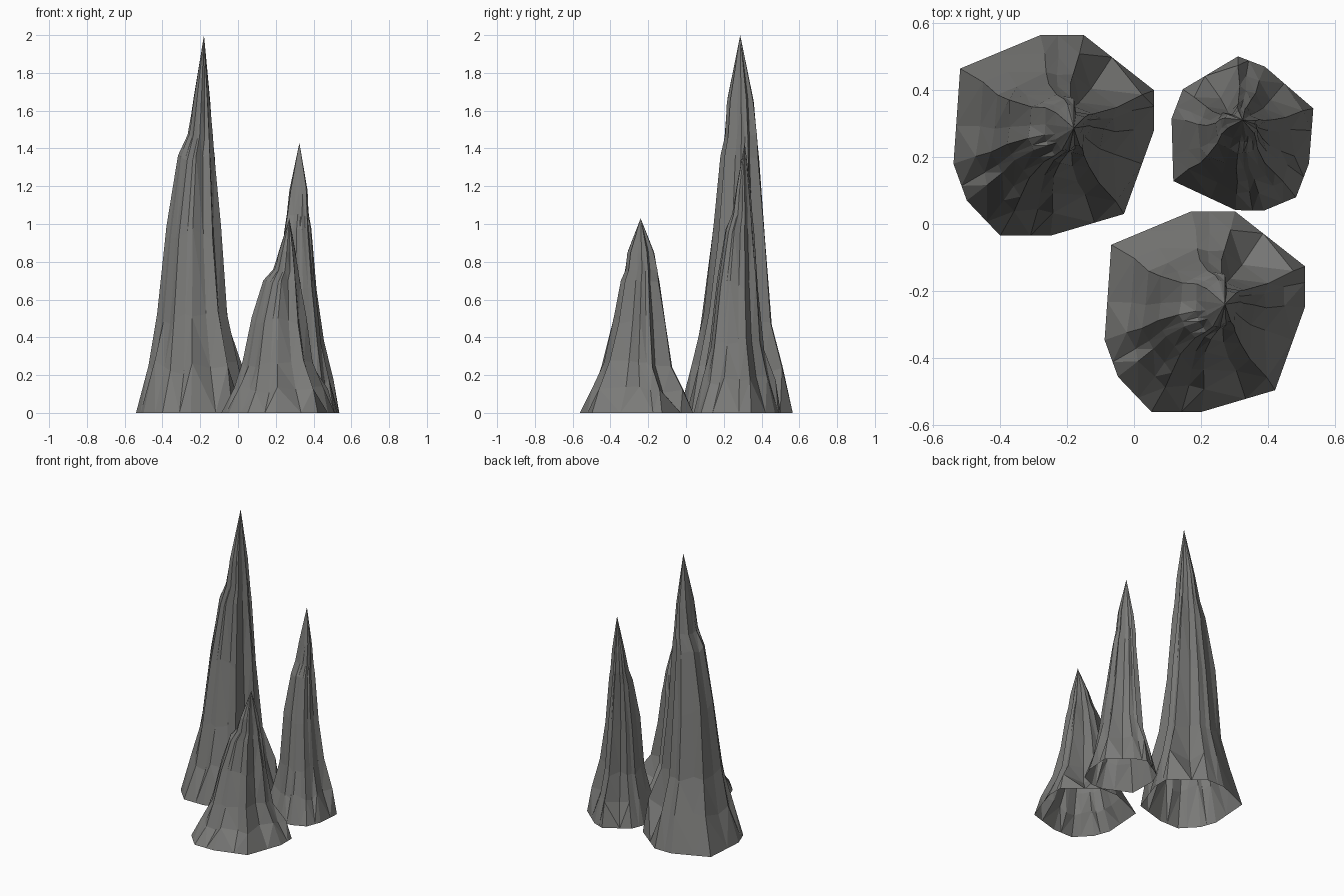
import bpy, bmesh, math, random
from mathutils import Vector

cube = bpy.data.objects.get("Cube")
if cube:
    bpy.data.objects.remove(cube, do_unlink=True)

stone = bpy.data.materials.new("dark_grey_stone")
stone.use_nodes = True
COLOUR = (0.2, 0.2, 0.193, 1)
stone.diffuse_color = COLOUR
stone.node_tree.nodes["Principled BSDF"].inputs["Base Color"].default_value = COLOUR

# Foot outline, clockwise from the back left
OUTLINE = [(-.52, .465), (-.28, .565), (-.15, .565), (.06, .40), (.06, .28),
           (-.03, .03), (-.25, -.035), (-.40, -.035), (-.50, .07), (-.54, .18)]
# How deeply each side is creased between its corners
CREASE = [.02, .02, .3, .08, .16, .16, .05, .02, .02, .02]
# Corners that bulge into small ledges just above the foot
LEDGES = {3: -.14, 5: -.1}
# Height, then left, right, front and back limits of the rock there
RINGS = [(0, -.54, .06, -.035, .565), (.24, -.47, .0, .035, .505),
         (.5, -.425, -.05, .085, .45), (.95, -.38, -.09, .14, .415),
         (1.35, -.315, -.122, .185, .385), (1.46, -.268, -.133, .205, .375),
         (1.65, -.238, -.148, .218, .358)]
APEX = Vector((-.18, .287, 2))


def ring_points(index, rng):
    """Corners and side points of one cross-section."""
    z, left, right, front, back = RINGS[index]
    foot = RINGS[0]
    corners = []
    for x, y in OUTLINE:
        u = (x - foot[1]) / (foot[2] - foot[1])
        v = (y - foot[3]) / (foot[4] - foot[3])
        corners.append(Vector((left + u * (right - left), front + v * (back - front), z)))
    centre = Vector(((left + right) / 2, (front + back) / 2, z))
    if index == 1:
        for i, bulge in LEDGES.items():
            corners[i] = corners[i].lerp(centre, bulge)
    lift = 0 if index == 0 else .04 if z < 1 else .015
    points = []
    for i, corner in enumerate(corners):
        middle = corner.lerp(corners[(i + 1) % len(corners)], .4)
        if index:
            middle = middle.lerp(centre, CREASE[i] * rng.uniform(.7, 1.2))
            corner = corner.lerp(centre, rng.uniform(-.03, .04))
        for point in (corner, middle):
            points.append(point + Vector((0, 0, rng.uniform(-lift, lift))))
    return points


def make_spire_mesh():
    rng = random.Random(4)
    bm = bmesh.new()
    rings = [[bm.verts.new(p) for p in ring_points(i, rng)] for i in range(len(RINGS))]
    tip = bm.verts.new(APEX)
    count = len(rings[0])
    for lower, upper in zip(rings, rings[1:]):
        for i in range(count):
            j = (i + 1) % count
            a, b, c, d = lower[i], lower[j], upper[j], upper[i]
            if i % 2:
                bm.faces.new((a, d, c))
                bm.faces.new((a, c, b))
            else:
                bm.faces.new((a, d, b))
                bm.faces.new((b, d, c))
    for i in range(count):
        bm.faces.new((rings[-1][i], tip, rings[-1][(i + 1) % count]))
    bmesh.ops.translate(bm, verts=bm.verts, vec=(-APEX.x, -APEX.y, 0))
    bm.normal_update()
    mesh = bpy.data.meshes.new("rock_spire")
    bm.to_mesh(mesh)
    bm.free()
    mesh.materials.append(stone)
    return mesh


# Three spires share one rock shape, turned and scaled
spire = make_spire_mesh()
for name, place, turn, width, height in [
        ("tall_spire", (-.18, .287, 0), 0, 1, 1),
        ("short_front_spire", (.272, -.24, 0), 0, 1, .515),
        ("slim_back_spire", (.325, .311, 0), 69, .72, .715)]:
    ob = bpy.data.objects.new(name, spire)
    ob.location = place
    ob.rotation_euler.z = math.radians(turn)
    ob.scale = (width, width, height)
    bpy.context.collection.objects.link(ob)
